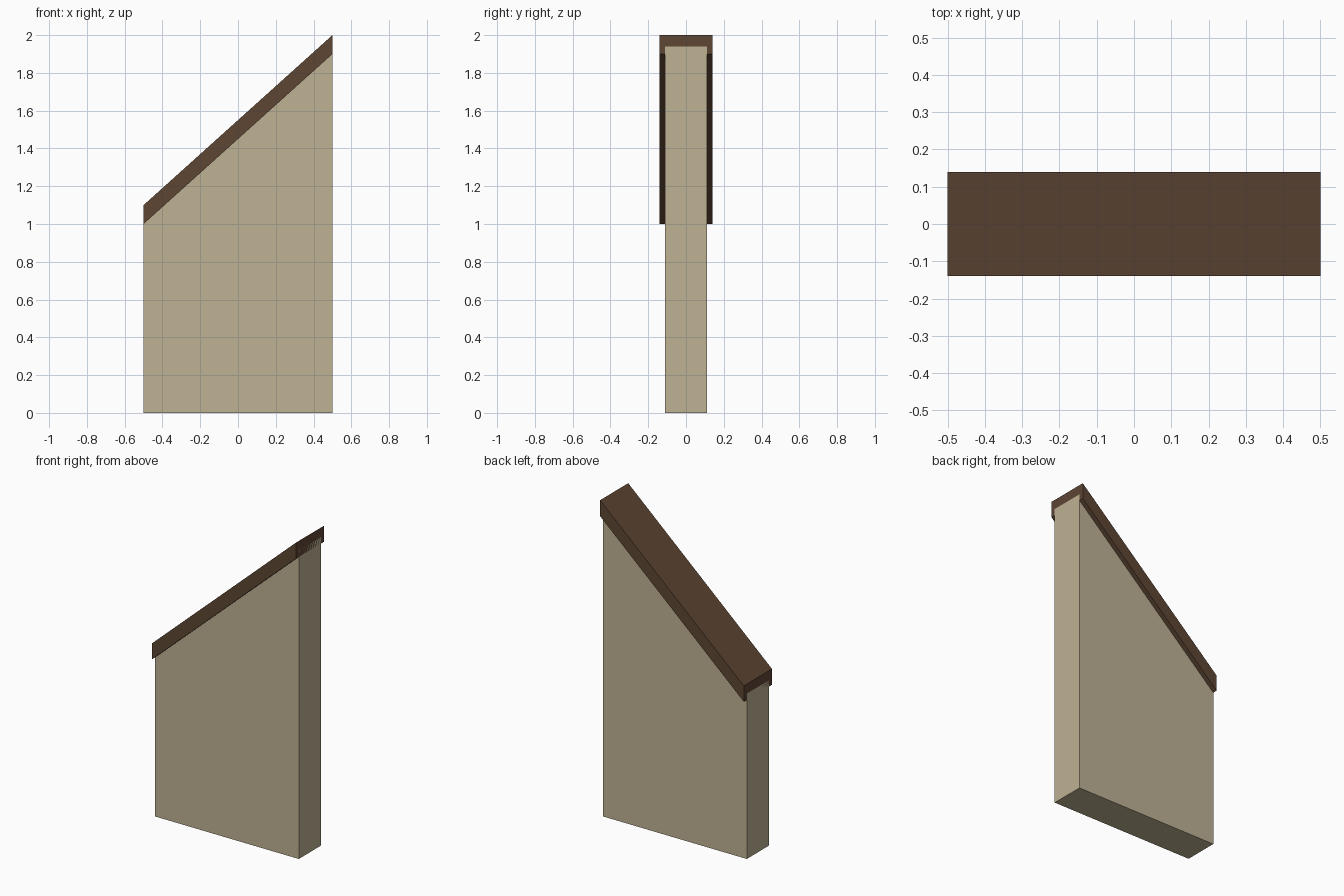
import bpy
import bmesh

if "Cube" in bpy.data.objects:
    bpy.data.objects.remove(bpy.data.objects["Cube"])


def material(name, rgb):
    mat = bpy.data.materials.new(name)
    mat.diffuse_color = (*rgb, 1.0)
    mat.use_nodes = True
    mat.node_tree.nodes["Principled BSDF"].inputs["Base Color"].default_value = mat.diffuse_color
    return mat


def extruded_profile(name, profile, half_depth, mat):
    """Extrude an x-z outline symmetrically along y."""
    bm = bmesh.new()
    face = bm.faces.new([bm.verts.new((x, -half_depth, z)) for x, z in profile])
    result = bmesh.ops.extrude_face_region(bm, geom=[face])
    moved = [g for g in result["geom"] if isinstance(g, bmesh.types.BMVert)]
    bmesh.ops.translate(bm, verts=moved, vec=(0, 2 * half_depth, 0))
    bmesh.ops.recalc_face_normals(bm, faces=bm.faces)
    mesh = bpy.data.meshes.new(name)
    bm.to_mesh(mesh)
    bm.free()
    mesh.materials.append(mat)
    obj = bpy.data.objects.new(name, mesh)
    bpy.context.collection.objects.link(obj)
    return obj


HALF = 0.5      # half length in x
LOW, RISE = 1.0, 0.9   # underside of the coping and its climb
CAP = 0.1       # vertical coping thickness
INSET = 0.04    # how far the wall reaches up into the coping

plaster = material("plaster", (0.515, 0.445, 0.296))
timber = material("timber", (0.112, 0.061, 0.034))

# Sloped wall panel
extruded_profile("wall", [
    (-HALF, 0), (HALF, 0),
    (HALF, LOW + RISE + INSET), (-HALF, LOW + INSET)], 0.11, plaster)

# Overhanging slanted coping beam
extruded_profile("coping_beam", [
    (-HALF, LOW), (HALF, LOW + RISE),
    (HALF, LOW + RISE + CAP), (-HALF, LOW + CAP)], 0.14, timber)
